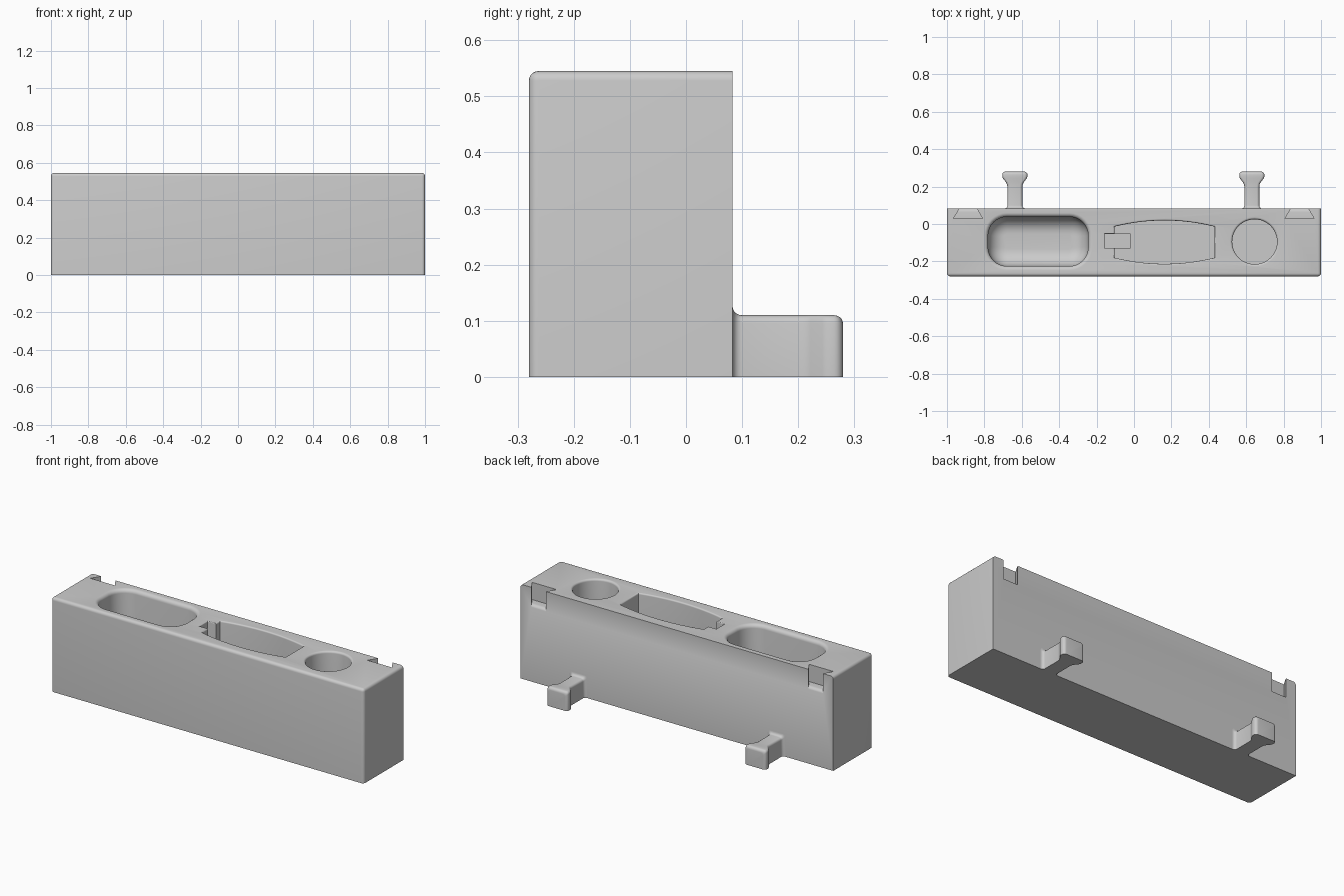
import bpy, bmesh, math
from mathutils import Vector

if "Cube" in bpy.data.objects:
    bpy.data.objects.remove(bpy.data.objects["Cube"])

TOP = 0.545
BACK = 0.083
FRONT = -0.28

grey = bpy.data.materials.new("plain grey")
grey.diffuse_color = (0.6, 0.6, 0.6, 1)
grey.use_nodes = True
grey.node_tree.nodes["Principled BSDF"].inputs["Base Color"].default_value = grey.diffuse_color


def loft(name, rings):
    """Closed solid through rings that share one vertex count."""
    bm = bmesh.new()
    vs = [[bm.verts.new(p) for p in r] for r in rings]
    n = len(rings[0])
    for a, b in zip(vs, vs[1:]):
        for i in range(n):
            j = (i + 1) % n
            bm.faces.new((a[i], a[j], b[j], b[i]))
    bm.faces.new(vs[0][::-1])
    bm.faces.new(vs[-1])
    bmesh.ops.recalc_face_normals(bm, faces=bm.faces)
    me = bpy.data.meshes.new(name)
    bm.to_mesh(me)
    bm.free()
    me.materials.append(grey)
    ob = bpy.data.objects.new(name, me)
    bpy.context.collection.objects.link(ob)
    return ob


def offset(pts, d):
    """Grow a counter-clockwise outline by d."""
    out = []
    for i, p in enumerate(pts):
        p = Vector(p)
        e1 = (p - Vector(pts[i - 1])).normalized()
        e2 = (Vector(pts[(i + 1) % len(pts)]) - p).normalized()
        n1, n2 = Vector((e1.y, -e1.x)), Vector((e2.y, -e2.x))
        out.append(p + (n1 + n2) * (d / (1 + n1.dot(n2))))
    return out


def pocket(name, pts, depth, rim=0.0, floor=0.0):
    """Pocket cutter with a flared rim and a rounded floor edge."""
    levels = []
    z0 = TOP - depth
    if floor:
        for k in range(9):
            a = math.pi / 2 * k / 8
            levels.append((-floor * (1 - math.sin(a)), z0 + floor * (1 - math.cos(a))))
    else:
        levels.append((0, z0))
    if rim:
        for k in range(7):
            a = math.pi / 2 * k / 6
            levels.append((rim * (1 - math.cos(a)), TOP - rim + rim * math.sin(a)))
    levels.append((levels[-1][0], TOP + 0.05))
    return loft(name, [[(p.x, p.y, z) for p in offset(pts, d)] for d, z in levels])


def smooth(ob):
    bpy.ops.object.select_all(action='DESELECT')
    ob.select_set(True)
    bpy.context.view_layer.objects.active = ob
    bpy.ops.object.shade_smooth_by_angle(angle=math.radians(30))


# Main block, rounded on the front corners and along the top front and sides
body = loft("body", [[(-1, FRONT, z), (1, FRONT, z), (1, BACK, z), (-1, BACK, z)] for z in (0, TOP)])
bm = bmesh.new()
bm.from_mesh(body.data)
edges = []
for e in bm.edges:
    a, b = e.verts[0].co, e.verts[1].co
    m = (a + b) / 2
    upright = abs(a.z - b.z) > 0.1
    if (upright and m.y < 0) or (not upright and m.z > 0.5 and m.y < BACK - 0.01):
        edges.append(e)
bmesh.ops.bevel(bm, geom=edges, offset=0.017, segments=5, profile=0.5, affect='EDGES')
bm.to_mesh(body.data)
bm.free()

# Rounded tray outline
tray = []
x0, x1, y0, y1, r = -0.78, -0.245, -0.225, 0.038, 0.1
for q, (cx, cy) in enumerate([(x1 - r, y1 - r), (x0 + r, y1 - r), (x0 + r, y0 + r), (x1 - r, y0 + r)]):
    for k in range(9):
        a = math.pi / 2 * (q + k / 8)
        tray.append((cx + r * math.cos(a), cy + r * math.sin(a)))

# Barrel-shaped outline with bowed long sides
barrel = []
for side in (-1, 1):
    for k in range(17):
        t = side * (k / 8 - 1) * -1
        barrel.append((0.163 + 0.267 * t, -0.097 + side * (0.083 + 0.033 * (1 - t * t))))

circle = [(0.645 + 0.12 * math.cos(2 * math.pi * k / 48),
           -0.095 + 0.12 * math.sin(2 * math.pi * k / 48)) for k in range(48)]
notch = [(-0.157, -0.127), (-0.02, -0.127), (-0.02, -0.053), (-0.157, -0.053)]

cutters = [
    pocket("tray_cutter", tray, 0.42, rim=0.022, floor=0.09),
    pocket("barrel_cutter", barrel, 0.42, rim=0.008),
    pocket("notch_cutter", notch, 0.45, rim=0.005),
    pocket("round_cutter", circle, 0.42, rim=0.012),
]

# Dovetail slots at the top of the back, floor rolling over at the back face
for cx in (-0.887, 0.885):
    rings = []
    for y, w, z in [(0.03, 0.078, 0.445), (0.064, 0.057, 0.445), (0.072, 0.053, 0.443),
                    (0.079, 0.049, 0.438), (0.083, 0.046, 0.43), (0.11, 0.046, 0.43)]:
        rings.append([(cx - w, y, z), (cx + w, y, z), (cx + w, y, 0.6), (cx - w, y, 0.6)])
    cutters.append(loft("slot_cutter", rings))

for c in cutters:
    c.hide_render = True
    mod = body.modifiers.new(c.name, 'BOOLEAN')
    mod.operation = 'DIFFERENCE'
    mod.solver = 'EXACT'
    mod.object = c
    bpy.ops.object.select_all(action='DESELECT')
    bpy.context.view_layer.objects.active = body
    body.select_set(True)
    bpy.ops.object.modifier_apply(modifier=mod.name)
    bpy.data.objects.remove(c, do_unlink=True)
smooth(body)

# Flared hooks low on the back, filleted at the root and rounded at the tip
stations = [(BACK - 0.01, 0.056, 0.126)]
for k in range(6):
    a = math.pi / 2 * k / 5
    d = 0.016 * (1 - math.sin(a))
    stations.append((BACK + 0.016 * (1 - math.cos(a)), 0.04 + d, 0.11 + d))
stations += [(0.2, 0.04, 0.11), (0.212, 0.042, 0.11), (0.222, 0.047, 0.11),
             (0.243, 0.063, 0.11), (0.252, 0.067, 0.11)]
for k in range(6):
    a = math.pi / 2 * k / 5
    d = 0.016 * (1 - math.cos(a))
    stations.append((0.264 + 0.016 * math.sin(a), 0.067 - d, 0.11 - d))

for name, cx in (("left_hook", -0.637), ("right_hook", 0.63)):
    rings = []
    for y, w, h in stations:
        c = 0.014
        ring = [(cx - w, y, 0), (cx + w, y, 0)]
        for s in (0, 1):
            for k in range(5):
                a = math.pi / 2 * (s + k / 4)
                ring.append((cx + (w - c) * (1 - 2 * s) + c * math.cos(a), y, h - c + c * math.sin(a)))
        rings.append(ring)
    smooth(loft(name, rings))
